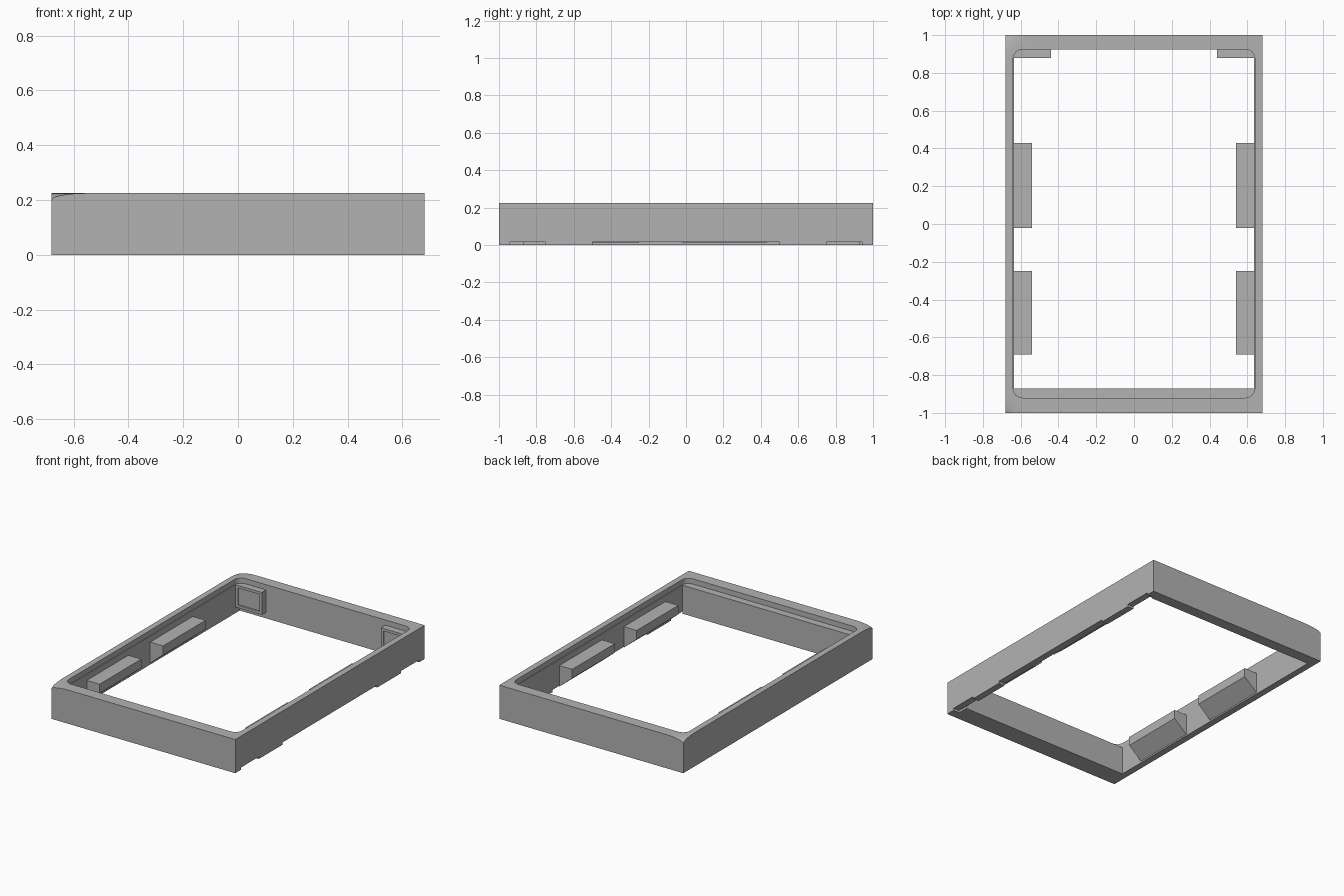
import bpy, bmesh, math
from mathutils import Vector

cube = bpy.data.objects.get("Cube")
if cube:
    bpy.data.objects.remove(cube, do_unlink=True)

grey = bpy.data.materials.new("plain grey")
grey.use_nodes = True
colour = (0.45, 0.45, 0.45, 1)
grey.diffuse_color = colour
grey.node_tree.nodes["Principled BSDF"].inputs["Base Color"].default_value = colour

W, L, H = 0.68, 1.0, 0.225      # half width, half length, height
LEDGE = 0.19                    # underside of the top rim
IN_X, IN_FRONT, IN_BACK = 0.635, -0.87, 0.925


def finish(name, bm):
    bmesh.ops.recalc_face_normals(bm, faces=bm.faces)
    mesh = bpy.data.meshes.new(name)
    bm.to_mesh(mesh)
    bm.free()
    mesh.materials.append(grey)
    ob = bpy.data.objects.new(name, mesh)
    bpy.context.collection.objects.link(ob)
    return ob


def rect(x, y0, y1, r=0, steps=8):
    """Outline of a rectangle, with rounded corners when r > 0."""
    pts = []
    corners = [(x, y1), (-x, y1), (-x, y0), (x, y0)]
    for i, (cx, cy) in enumerate(corners):
        if not r:
            pts.append((cx, cy))
            continue
        ox, oy = cx - math.copysign(r, cx), cy - math.copysign(r, cy)
        for k in range(steps + 1):
            a = math.pi / 2 * (i + k / steps)
            pts.append((ox + r * math.cos(a), oy + r * math.sin(a)))
    return pts


def ring(inner, z0, z1):
    """Rectangular outer wall with the given opening."""
    bm = bmesh.new()
    for loop in (rect(W, -L, L), inner):
        vs = [bm.verts.new((x, y, z0)) for x, y in loop]
        for a, b in zip(vs, vs[1:] + vs[:1]):
            bm.edges.new((a, b))
    bmesh.ops.triangle_fill(bm, use_beauty=True, edges=bm.edges[:])
    ext = bmesh.ops.extrude_face_region(bm, geom=bm.faces[:])["geom"]
    verts = [v for v in ext if isinstance(v, bmesh.types.BMVert)]
    bmesh.ops.translate(bm, verts=verts, vec=(0, 0, z1 - z0))
    return bm


def box(name, x0, x1, y0, y1, z0, z1):
    bm = bmesh.new()
    bmesh.ops.create_cube(bm, size=1)
    for v in bm.verts:
        v.co = Vector(((x0 + x1) / 2 + v.co.x * (x1 - x0),
                       (y0 + y1) / 2 + v.co.y * (y1 - y0),
                       (z0 + z1) / 2 + v.co.z * (z1 - z0)))
    return finish(name, bm)


# Lower walls, with shallow notches under the left wall
walls = finish("frame_walls", ring(rect(IN_X, IN_FRONT, IN_BACK), 0, LEDGE))
for y0, y1 in ((-0.94, -0.75), (-0.5, 0.5), (0.75, 0.94)):
    cutter = box("notch_cutter", 0.634, 0.72, y0, y1, -0.02, 0.015)
    cutter.hide_render = True
    cutter.hide_viewport = True
    mod = walls.modifiers.new("notch", "BOOLEAN")
    mod.object = cutter
    mod.operation = "DIFFERENCE"
    mod.solver = "EXACT"

# Top rim with rounded opening; its two right-hand corners dip softly
bm = ring(rect(0.64, -0.92, 0.925, 0.05), LEDGE, H)
for sy in (-1, 1):
    corner = Vector((-W, sy * L, 0))
    normal = Vector((1, -sy, 0)).normalized()
    reach = 0.095
    depth = lambda co: 1 - (co - corner).dot(normal) / reach
    for t in (0, 0.25, 0.45, 0.62, 0.76, 0.88, 0.95):
        bmesh.ops.bisect_plane(bm, geom=bm.verts[:] + bm.edges[:] + bm.faces[:],
                               plane_co=corner + normal * reach * (1 - t), plane_no=normal)
    for v in bm.verts:
        t = depth(v.co)
        if v.co.z > 0.2 and t > 0:
            v.co.z -= 0.025 * (1 - math.sqrt(max(0, 1 - t * t)))
finish("top_rim", bm)

for s, side in ((1, "left"), (-1, "right")):
    # Support tabs with a sloping underside
    for y0, y1, place in ((-0.69, -0.25, "front"), (-0.02, 0.43, "rear")):
        bm = bmesh.new()
        profile = [(IN_X, 0.01), (0.54, 0.09), (0.54, 0.15), (IN_X, 0.15)]
        face = bm.faces.new([bm.verts.new((s * x, y0, z)) for x, z in profile])
        ext = bmesh.ops.extrude_face_region(bm, geom=[face])["geom"]
        verts = [v for v in ext if isinstance(v, bmesh.types.BMVert)]
        bmesh.ops.translate(bm, verts=verts, vec=(0, y1 - y0, 0))
        finish(f"{side}_{place}_tab", bm)

    # Back corner blocks with a recessed front panel
    x0, x1 = sorted((s * 0.44, s * IN_X))
    block = box(f"{side}_corner_block", x0, x1, 0.88, IN_BACK, 0.04, LEDGE)
    bm = bmesh.new()
    bm.from_mesh(block.data)
    front = [f for f in bm.faces if f.normal.y < -0.9]
    bmesh.ops.inset_region(bm, faces=front, thickness=0.025)
    bmesh.ops.inset_region(bm, faces=front, thickness=0.001, depth=-0.008)
    bm.to_mesh(block.data)
    bm.free()
